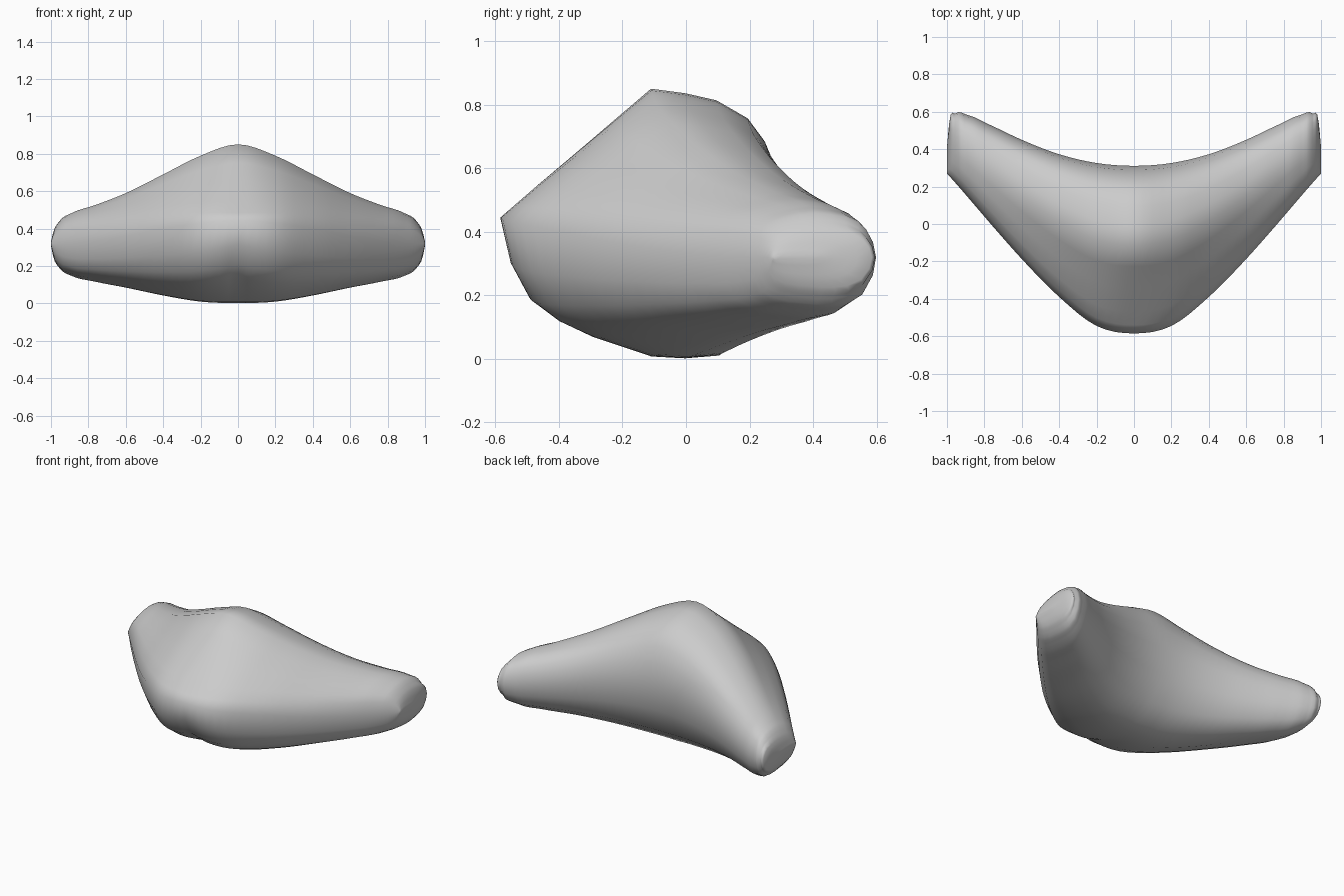
import bpy, bmesh

if "Cube" in bpy.data.objects:
    bpy.data.objects.remove(bpy.data.objects["Cube"])

# Stations along +x: x, front y, back y, nose z, top z, bottom z
stations = [
    (0.0, -0.585, 0.311, 0.445, 0.851, 0.002),
    (0.2, -0.545, 0.326, 0.43, 0.790, 0.010),
    (0.4, -0.39, 0.373, 0.40, 0.690, 0.043),
    (0.6, -0.187, 0.45, 0.36, 0.590, 0.085),
    (0.77, 0.005, 0.53, 0.335, 0.524, 0.118),
    (0.89, 0.145, 0.583, 0.322, 0.483, 0.148),
    (0.955, 0.22, 0.59, 0.32, 0.44, 0.19),
    (0.988, 0.257, 0.54, 0.32, 0.38, 0.252),
    (1.0, 0.27, 0.41, 0.32, 0.33, 0.31),
]
# Normalised cross-section: u from nose to back, v at the middle, v at the tip
section = [
    (0, 0, 0), (.05, .095, .52), (.13, .248, .76), (.27, .51, .91), (.40, .755, .98),
    (.53, 1, 1), (.65, .965, .97), (.76, .91, .91), (.87, .77, .77),
    (.93, .59, .59), (.975, .35, .35), (1, 0, 0), (.975, -.38, -.38),
    (.9, -.76, -.74), (.77, -.98, -.95), (.65, -1, -1), (.53, -.985, -1),
    (.32, -.82, -.94), (.2, -.69, -.87), (.1, -.53, -.74), (.035, -.29, -.47),
]


def tangent(a, b, c, j):
    # slope by x at b from unevenly spaced neighbours
    h0, h1 = b[0] - a[0], c[0] - b[0]
    s0, s1 = (b[j] - a[j]) / h0, (c[j] - b[j]) / h1
    return (s0 * h1 + s1 * h0) / (h0 + h1)


def slopes(pts, i, j):
    if i == 0 or i == len(pts) - 1:
        k = 1 if i == 0 else i
        return (pts[k][j] - pts[k - 1][j]) / (pts[k][0] - pts[k - 1][0])
    return tangent(pts[i - 1], pts[i], pts[i + 1], j)


def between(pts, i, t):
    p, q = pts[i], pts[i + 1]
    h = q[0] - p[0]
    out = [p[0] + h * t]
    for j in range(1, 6):
        m0, m1 = slopes(pts, i, j) * h, slopes(pts, i + 1, j) * h
        out.append((2*t**3 - 3*t*t + 1) * p[j] + (t**3 - 2*t*t + t) * m0
                   + (3*t*t - 2*t**3) * q[j] + (t**3 - t*t) * m1)
    return out


# Mirror the stations and refine them smoothly
full = [(-s[0],) + s[1:] for s in reversed(stations[1:])] + stations
rows = [between(full, i, k / 4) for i in range(len(full) - 1) for k in range(4)]
rows.append(full[-1])

# Loft the swept body
bm = bmesh.new()
rings = []
for x, yf, yb, zn, zt, zb in rows:
    w = min(abs(x), 1.0)
    ring = []
    for u, v0, v1 in section:
        v = v0 + (v1 - v0) * w ** (1.3 if v0 > 0 else 0.6)
        z = zn + v * ((zt - zn) if v > 0 else (zn - zb))
        ring.append(bm.verts.new((x, yf + u * (yb - yf), z)))
    rings.append(ring)
m = len(section)
for r0, r1 in zip(rings, rings[1:]):
    for j in range(m):
        k = (j + 1) % m
        bm.faces.new((r0[j], r0[k], r1[k], r1[j]))
bm.faces.new(rings[0])
bm.faces.new(rings[-1][::-1])
bmesh.ops.recalc_face_normals(bm, faces=bm.faces)
for f in bm.faces:
    f.smooth = True
mesh = bpy.data.meshes.new("swept_body")
bm.to_mesh(mesh)
bm.free()
body = bpy.data.objects.new("swept_body", mesh)
bpy.context.collection.objects.link(body)
